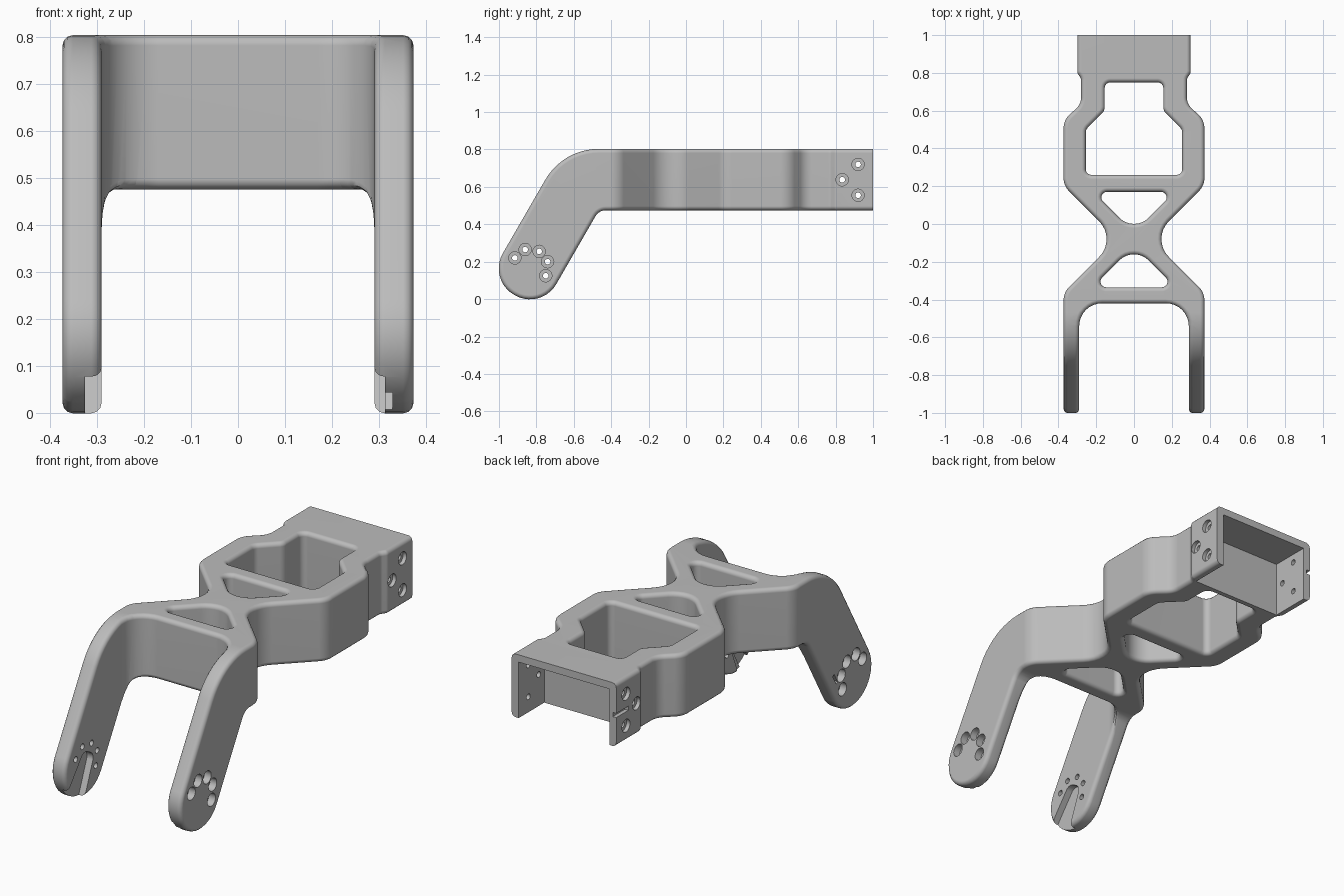
import bpy
import bmesh
import math
from mathutils import Vector

cube = bpy.data.objects.get("Cube")
if cube:
    bpy.data.objects.remove(cube, do_unlink=True)


def fillet(corners, seg=8):
    """Round each (u, v, radius) corner of a closed outline."""
    out = []
    for i, (u, v, r) in enumerate(corners):
        p = Vector((u, v))
        if r == 0:
            out.append(p)
            continue
        a = (Vector(corners[i - 1][:2]) - p).normalized()
        b = (Vector(corners[(i + 1) % len(corners)][:2]) - p).normalized()
        half = a.angle(b) / 2
        mid = p + (a + b).normalized() * (r / math.sin(half))
        start = p + a * (r / math.tan(half)) - mid
        end = p + b * (r / math.tan(half)) - mid
        sweep = math.pi - 2 * half
        for k in range(seg + 1):
            t = k / seg
            out.append(mid + (start * math.sin((1 - t) * sweep)
                              + end * math.sin(t * sweep)) / math.sin(sweep))
    return out


def mirrored(half):
    """Close a +x half outline with its mirror image."""
    return half + [(-u, v, r) for u, v, r in reversed(half)]


def circle(u, v, r, n=24):
    return [(u + r * math.cos(math.tau * k / n),
             v + r * math.sin(math.tau * k / n)) for k in range(n)]


def rect(u0, v0, u1, v1):
    return [(u0, v0), (u1, v0), (u1, v1), (u0, v1)]


def prism(name, outline, axis, lo, hi):
    """Extrude an outline along x (outline in y, z) or z (outline in x, y)."""
    pts = list(outline)
    area = sum(pts[i - 1][0] * pts[i][1] - pts[i][0] * pts[i - 1][1]
               for i in range(len(pts)))
    if area < 0:
        pts.reverse()
    bm = bmesh.new()
    bottom, cap = [[bm.verts.new((w, p[0], p[1]) if axis == "x" else (p[0], p[1], w))
                    for p in pts] for w in (lo, hi)]
    bm.faces.new(bottom[::-1])
    bm.faces.new(cap)
    for i in range(len(pts)):
        bm.faces.new((bottom[i - 1], bottom[i], cap[i], cap[i - 1]))
    mesh = bpy.data.meshes.new(name)
    bm.to_mesh(mesh)
    bm.free()
    ob = bpy.data.objects.new(name, mesh)
    bpy.context.collection.objects.link(ob)
    return ob


def apply(mod):
    bpy.context.view_layer.objects.active = frame
    bpy.ops.object.modifier_apply(modifier=mod.name)


def boolean(cutter, operation="DIFFERENCE"):
    """Cut the frame; a cut that loses the frame's length is taken back."""
    cutter.hide_render = True
    for solver in ("EXACT", "FLOAT"):
        backup = frame.data.copy()
        mod = frame.modifiers.new("cut", "BOOLEAN")
        mod.operation = operation
        mod.solver = solver
        mod.object = cutter
        apply(mod)
        ys = [v.co.y for v in frame.data.vertices]
        if ys and max(ys) - min(ys) > 1.9:
            break
        frame.data = backup
    bpy.data.objects.remove(cutter, do_unlink=True)


# Side profile: straight beam with a leg sloping down to a round foot
along = Vector((0.5, math.sqrt(0.75)))
across = Vector((along.y, -along.x))
foot = Vector((-0.835, 0.165))
R = 0.165
heel, toe = foot + across * R, foot - across * R
top, low = 0.803, 0.475
side = fillet([(1.1, top, 0),
               (toe.x + (top - toe.y) / math.sqrt(3), top, 0.33),
               (*(toe - along * R), R * 0.98),
               (*(heel - along * R), R * 0.98),
               (heel.x + (low - heel.y) / math.sqrt(3), low, 0.065),
               (1.1, low, 0)], 10)
frame = prism("bracket_frame", side, "x", -0.5, 0.5)

# Plan outline: rear block, wide bay, narrow waist and two legs
plan = mirrored([(0.3, 1.2, 0), (0.3, 0.8, 0.03), (0.28, 0.77, 0.03),
                 (0.28, 0.635, 0.08), (0.373, 0.55, 0.1), (0.373, 0.203, 0.1),
                 (0.09, -0.08, 0.133), (0.373, -0.363, 0.1), (0.373, -1.2, 0),
                 (0.29, -1.2, 0), (0.29, -0.42, 0.12)])
boolean(prism("plan_cutter", fillet(plan), "z", -0.1, 1), "INTERSECT")

# Openings through the beam: stepped window and two rounded triangles
window = mirrored([(0.155, 0.75, 0.03), (0.155, 0.6, 0.05),
                   (0.255, 0.5, 0.04), (0.255, 0.26, 0.03)])
rear_triangle = [(0.215, 0.17, 0.03), (0, -0.045, 0.11), (-0.215, 0.17, 0.03)]
front_triangle = [(0.22, -0.335, 0.03), (0, -0.115, 0.11), (-0.22, -0.335, 0.03)]
for hole in (window, rear_triangle, front_triangle):
    boolean(prism("opening_cutter", fillet(hole), "z", 0.2, 1))

# Soft rounded edges
bevel = frame.modifiers.new("round", "BEVEL")
bevel.width = 0.022
bevel.segments = 3
bevel.limit_method = "ANGLE"
bevel.angle_limit = math.radians(50)
bevel.use_clamp_overlap = False
apply(bevel)

# Square rear end and the pocket open to the back and below
boolean(prism("end_cutter", rect(-1, 1, 1, 1.5), "z", 0, 1))
boolean(prism("pocket_cutter", rect(-0.26, 0.79, 0.26, 1.2), "z", 0.3, 0.765))

# Screw holes with wide counterbores on the outer faces
leg_holes = [(-0.915, 0.22), (-0.86, 0.265), (-0.785, 0.255), (-0.74, 0.2), (-0.75, 0.125)]
rear_holes = [(0.92, 0.72), (0.92, 0.555), (0.835, 0.638)]
for holes, depth in ((leg_holes, 0.335), (rear_holes, 0.28)):
    for y, z in holes:
        boolean(prism("screw_cutter", circle(y, z, 0.015, 16), "x", -0.5, 0.5))
        for lo, hi in ((depth, 0.5), (-0.5, -depth)):
            boolean(prism("bore_cutter", circle(y, z, 0.033), "x", lo, hi))


def foot_slot(near, far, x0, x1):
    """Cut a recess running from the foot centre out through its tip."""
    head, tail = foot + along * 0.06, foot - along * 0.3
    pts = [(*(head + across * near), near * 0.8), (*(tail + across * far), 0),
           (*(tail - across * far), 0), (*(head - across * near), near * 0.8)]
    boolean(prism("slot_cutter", fillet(pts), "x", x0, x1))


# Recesses on the inner faces of the feet
foot_slot(0.048, 0.1, -0.325, -0.2)
foot_slot(0.048, 0.1, 0.2, 0.312)
foot_slot(0.03, 0.04, 0.2, 0.328)

# Small slits on the right leg and the right rear wall
mid = Vector((-0.69, 0.2))
slit = [mid + along * a + across * b for a, b in rect(-0.028, -0.007, 0.028, 0.007)]
boolean(prism("leg_slit_cutter", slit, "x", -0.5, -0.355))
boolean(prism("rear_slit_cutter", rect(0.9, 0.627, 1.2, 0.649), "x", -0.5, -0.28))

# Plain grey finish
grey = bpy.data.materials.new("plain_grey")
grey.use_nodes = True
colour = (0.5, 0.5, 0.5, 1)
grey.diffuse_color = colour
grey.node_tree.nodes["Principled BSDF"].inputs["Base Color"].default_value = colour
frame.data.materials.clear()
frame.data.materials.append(grey)

bpy.ops.object.select_all(action="DESELECT")
frame.select_set(True)
bpy.context.view_layer.objects.active = frame
bpy.ops.object.shade_smooth_by_angle(angle=math.radians(35))
frame.modifiers.new("even_normals", "WEIGHTED_NORMAL").keep_sharp = True
